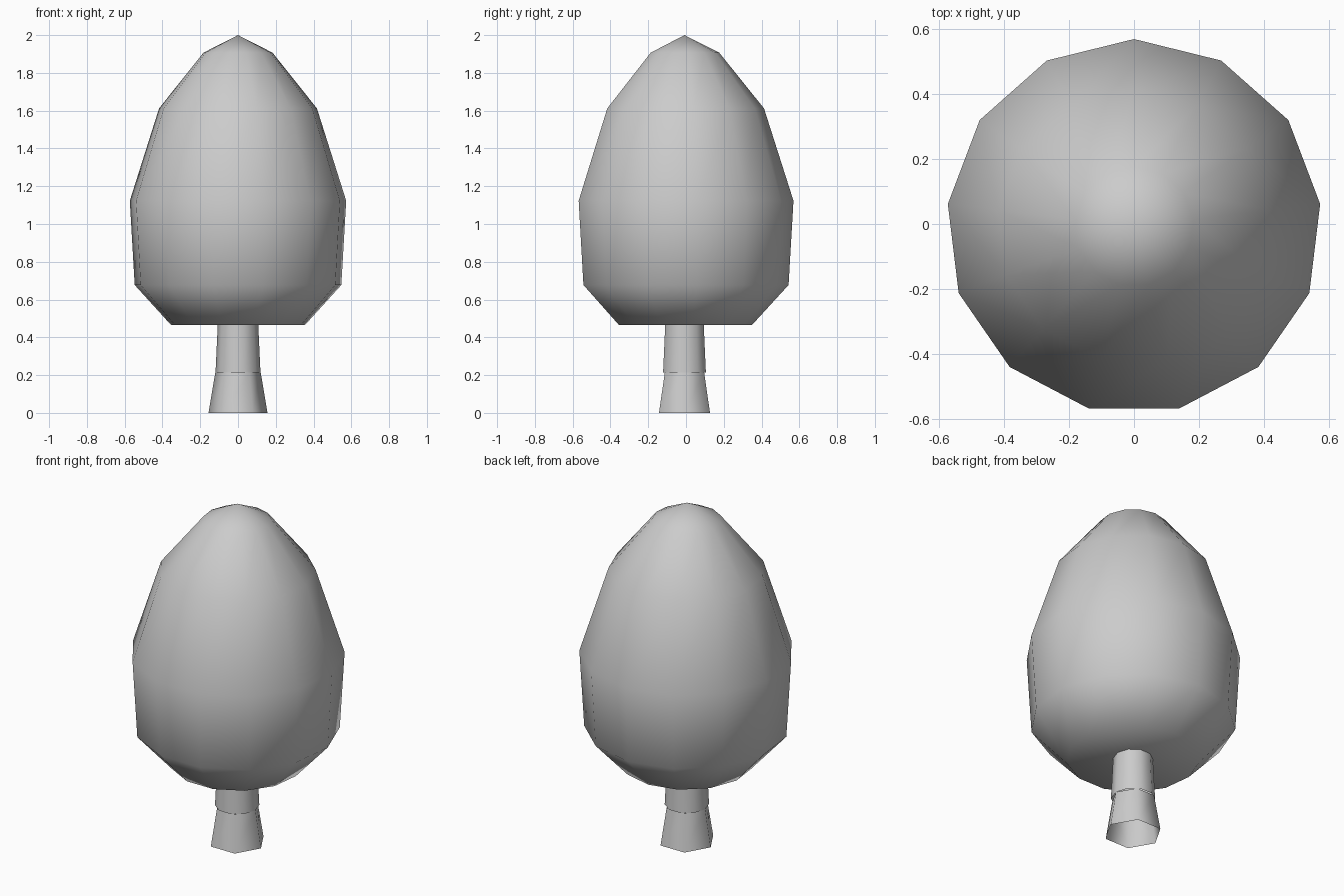
import bpy, bmesh, math

if "Cube" in bpy.data.objects:
    bpy.data.objects.remove(bpy.data.objects["Cube"])

CY = -0.008  # common axis offset in y


def lathe(name, profile, sides, start, tip=None, cap_bottom=False):
    """Stack rings of (radius, z) and join them, smooth shaded."""
    bm = bmesh.new()
    rings = []
    for r, z in profile:
        ring = []
        for i in range(sides):
            a = start + 2 * math.pi * i / sides
            ring.append(bm.verts.new((r * math.cos(a), CY + r * math.sin(a), z)))
        rings.append(ring)
    for lo, hi in zip(rings, rings[1:]):
        for i in range(sides):
            j = (i + 1) % sides
            bm.faces.new((lo[i], lo[j], hi[j], hi[i]))
    if tip is not None:
        top = bm.verts.new((0, CY, tip))
        for i in range(sides):
            bm.faces.new((rings[-1][i], rings[-1][(i + 1) % sides], top))
    if cap_bottom:
        bm.faces.new(rings[0][::-1])
    for f in bm.faces:
        f.smooth = True
    me = bpy.data.meshes.new(name)
    bm.to_mesh(me)
    bm.free()
    ob = bpy.data.objects.new(name, me)
    bpy.context.collection.objects.link(ob)
    return ob


# Egg-shaped foliage, 13 sides
lathe("foliage", [(0.357, 0.465), (0.551, 0.677), (0.577, 1.123),
                  (0.421, 1.612), (0.184, 1.907)],
      13, math.pi / 2, tip=2.0, cap_bottom=True)

# Flared hexagonal trunk foot, open underneath
lathe("trunk_foot", [(0.156, 0.0), (0.12, 0.215)], 6, 0)

# Rounder upper trunk running into the foliage
lathe("trunk_upper", [(0.119, 0.215), (0.107, 0.47)], 10, 0)
